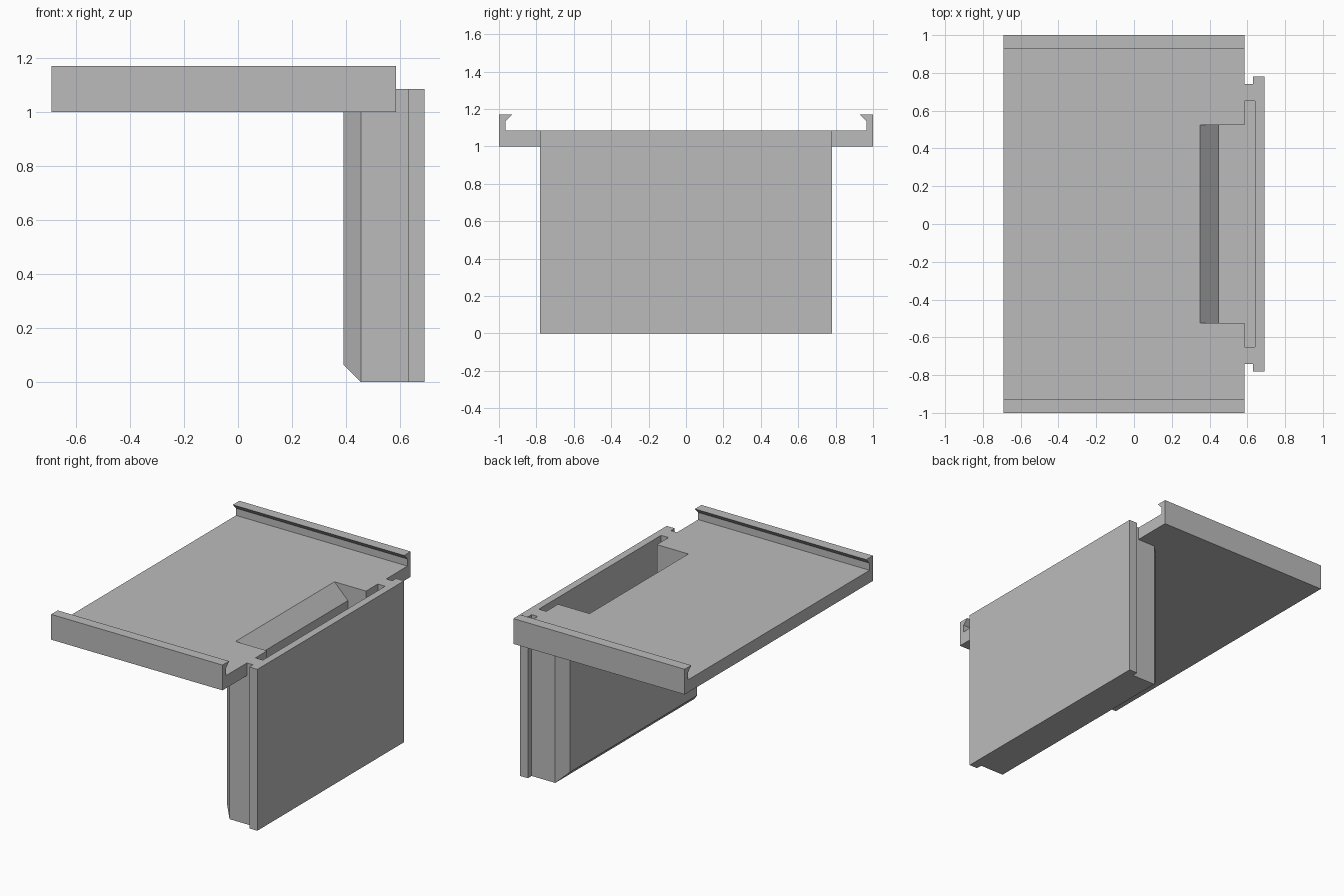
import bpy, bmesh
from mathutils import Vector

if "Cube" in bpy.data.objects:
    bpy.data.objects.remove(bpy.data.objects["Cube"])

TOP = 1.085      # level of tray floor and bin rim
grey = bpy.data.materials.new("light_grey")
grey.diffuse_color = (0.5, 0.5, 0.5, 1)
grey.use_nodes = True
grey.node_tree.nodes["Principled BSDF"].inputs["Base Color"].default_value = grey.diffuse_color


def prism(name, profile, axis, start, end, cuts=()):
    """Extrude a closed 2D profile along an axis, then trim it with planes."""
    place = {"x": lambda a, b, t: (t, a, b),
             "y": lambda a, b, t: (a, t, b),
             "z": lambda a, b, t: (a, b, t)}[axis]
    bm = bmesh.new()
    face = bm.faces.new([bm.verts.new(place(a, b, start)) for a, b in profile])
    moved = bmesh.ops.extrude_face_region(bm, geom=[face])["geom"]
    bmesh.ops.translate(bm, vec=Vector(place(0, 0, end - start)),
                        verts=[v for v in moved if isinstance(v, bmesh.types.BMVert)])
    for point, normal in cuts:
        bmesh.ops.bisect_plane(bm, geom=bm.verts[:] + bm.edges[:] + bm.faces[:],
                               plane_co=point, plane_no=normal, clear_outer=True)
        bmesh.ops.holes_fill(bm, edges=[e for e in bm.edges if e.is_boundary])
    bmesh.ops.recalc_face_normals(bm, faces=bm.faces)
    mesh = bpy.data.meshes.new(name)
    bm.to_mesh(mesh)
    bm.free()
    obj = bpy.data.objects.new(name, mesh)
    obj.data.materials.append(grey)
    bpy.context.collection.objects.link(obj)
    return obj


def combine(target, tool, operation):
    """Apply a boolean and remove the tool object."""
    mod = target.modifiers.new("join", "BOOLEAN")
    mod.operation, mod.object, mod.solver = operation, tool, "EXACT"
    bpy.context.view_layer.objects.active = target
    bpy.ops.object.modifier_apply(modifier=mod.name)
    bpy.data.objects.remove(tool)


def mirrored(half):
    """Complete a symmetric profile whose mirrored coordinate comes first."""
    return half + [(-a, b) for a, b in reversed(half)]


def mirrored_y(half):
    return half + [(a, -b) for a, b in reversed(half)]


# Tray with a hooked rail along each side
tray = prism("tray_and_bin", mirrored([(1, 1.0), (1, 1.17), (0.93, 1.17),
                                       (0.965, 1.133), (0.965, TOP)]),
             "x", -0.69, 0.585)

# Bin body with chamfered upright corners and a chamfered bottom edge, plus wider front plate
body = prism("bin_body", mirrored_y([(0.39, 0.675), (0.455, 0.74), (0.63, 0.74),
                                     (0.63, 0.78), (0.69, 0.78)]),
             "z", 0, TOP, cuts=[((0.39, 0, 0.065), (-1, 0, -1))])
combine(tray, body, "UNION")

# Bin cavity with side slots behind the plate
cavity = prism("cavity_cutter", mirrored_y([(0.45, 0.525), (0.585, 0.525),
                                            (0.585, 0.65), (0.64, 0.65)]),
               "z", 0.06, 1.3)
combine(tray, cavity, "DIFFERENCE")

# Sloped lip leading from the tray into the bin
slope = prism("slope_cutter", [(0.33, TOP + 0.02), (0.45, 0.985), (0.5, 0.985),
                               (0.5, TOP + 0.02)], "y", -0.525, 0.525)
combine(tray, slope, "DIFFERENCE")
